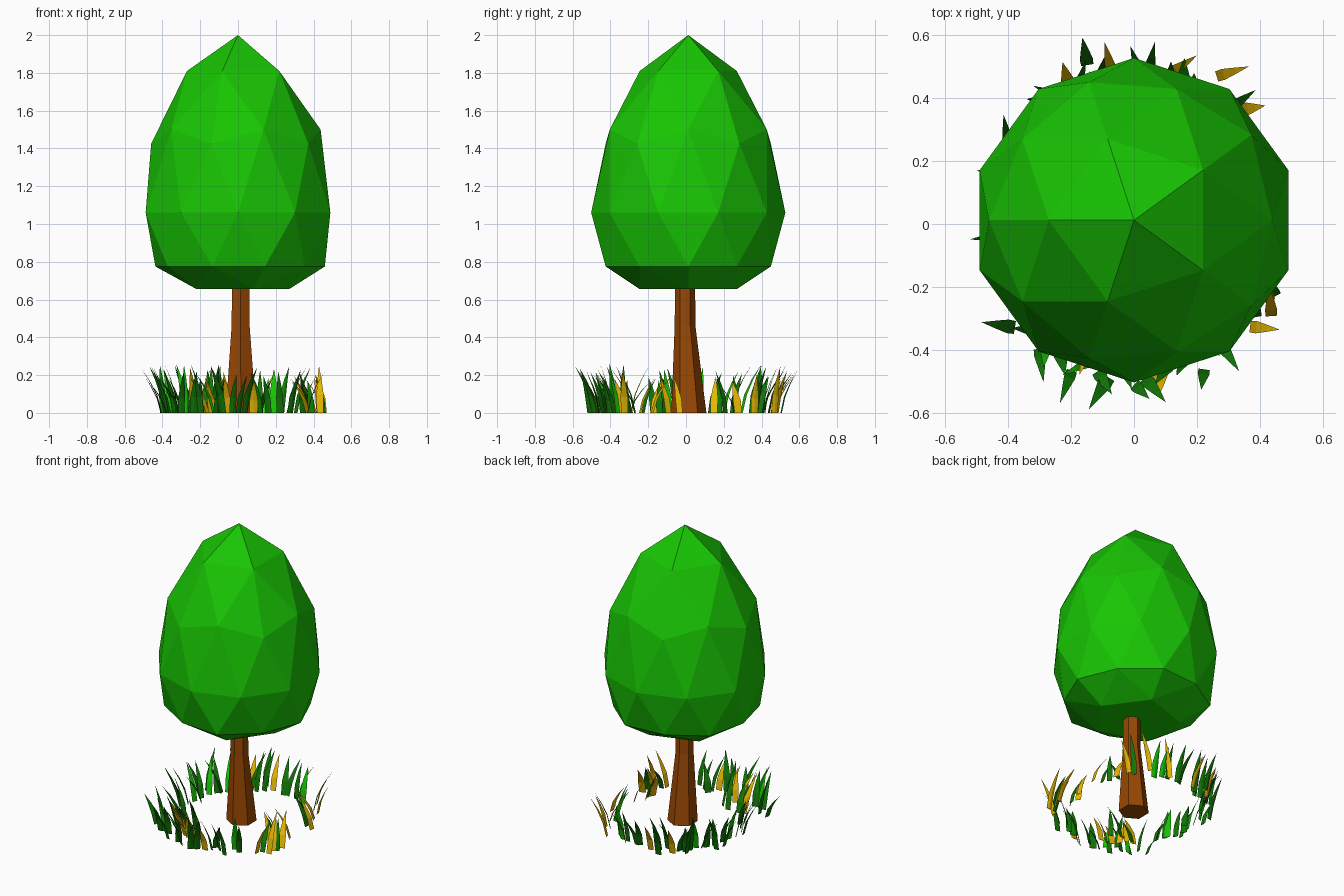
import bpy, bmesh, math, random
from mathutils import Vector

if "Cube" in bpy.data.objects:
    bpy.data.objects.remove(bpy.data.objects["Cube"])

random.seed(5)

def material(name, rgb):
    m = bpy.data.materials.new(name)
    m.diffuse_color = (*rgb, 1)
    m.use_nodes = True
    m.node_tree.nodes["Principled BSDF"].inputs["Base Color"].default_value = m.diffuse_color
    return m

LEAF = material("leaf green", (0.009, 0.56, 0.001))
DARK = material("dark grass green", (0.006, 0.18, 0.002))
BARK = material("bark brown", (0.32, 0.064, 0.001))
STRAW = material("straw gold", (0.80, 0.48, 0.001))

def finish(name, bm, mats):
    bmesh.ops.recalc_face_normals(bm, faces=bm.faces)
    me = bpy.data.meshes.new(name)
    bm.to_mesh(me)
    bm.free()
    for m in mats:
        me.materials.append(m)
    ob = bpy.data.objects.new(name, me)
    bpy.context.collection.objects.link(ob)

def loft(bm, rings, tip=None, mat=0):
    """Skin a list of point rings, closed by caps or a pointed tip."""
    vs = [[bm.verts.new(p) for p in r] for r in rings]
    n = len(vs[0])
    faces = [bm.faces.new(vs[0][::-1])]
    for a, b in zip(vs, vs[1:]):
        for i in range(n):
            j = (i + 1) % n
            faces.append(bm.faces.new((a[i], a[j], b[j], b[i])))
    if tip is None:
        faces.append(bm.faces.new(vs[-1]))
    else:
        t = bm.verts.new(tip)
        faces += [bm.faces.new((vs[-1][i], vs[-1][(i + 1) % n], t)) for i in range(n)]
    for f in faces:
        f.material_index = mat

# Canopy: egg-shaped icosphere with a flattened underside
LEVELS = [(-1.0, 0.655), (-0.85, 0.655), (-0.526, 0.775), (-0.447, 0.775), (0.0, 1.06),
          (0.447, 1.425), (0.526, 1.5), (0.85, 1.81), (1.0, 2.0)]
bm = bmesh.new()
bmesh.ops.create_icosphere(bm, subdivisions=2, radius=1)
for v in bm.verts:
    z = min(LEVELS, key=lambda l: abs(l[0] - v.co.z))[1]
    v.co = (-v.co.x * 0.514, -v.co.y * 0.514 + 0.012, z)
finish("canopy", bm, [LEAF])

# Trunk: six-sided, flared at the foot
bm = bmesh.new()
rings = []
for z, r, cx, cy in [(0, 0.093, 0.015, 0.015), (0.46, 0.055, 0.014, -0.005), (0.72, 0.053, 0.014, -0.005)]:
    rings.append([(cx + r * math.cos(math.radians(60 * i - 90)),
                   cy + r * math.sin(math.radians(60 * i - 90)), z) for i in range(6)])
loft(bm, rings)
finish("trunk", bm, [BARK])

# Grass: thin curved pointed blades scattered in a ring of loose clumps
def blade(bm, base, facing, width, height, lean, mat):
    side = Vector((-math.sin(facing), math.cos(facing), 0))
    out = Vector((math.cos(facing), math.sin(facing), 0))
    rings = []
    for t, w in [(0, 0.9), (0.38, 0.95), (0.7, 0.55)]:
        c = base + out * lean * t ** 1.6 + Vector((0, 0, height * t))
        h = width * w / 2
        rings.append([c - side * h, c + out * h * 0.2, c + side * h])
    loft(bm, rings, base + out * lean + Vector((0, 0, height)), mat)

# clump: centre angle, half spread, radius, green blades, gold blades
CLUMPS = [(245, 18, 0.35, 3, 6), (248, 28, 0.46, 13, 0), (185, 28, 0.37, 10, 0),
          (135, 24, 0.44, 11, 0), (112, 14, 0.50, 4, 2), (75, 16, 0.50, 5, 2),
          (35, 20, 0.46, 4, 3), (328, 14, 0.49, 2, 4), (345, 16, 0.38, 1, 3),
          (292, 18, 0.46, 6, 1)]
bm = bmesh.new()
for centre, spread, radius, green, gold in CLUMPS:
    count = green + gold
    for k in range(count):
        a = math.radians(centre + spread * (2 * (k + random.random()) / count - 1))
        r = radius + random.uniform(-0.05, 0.05)
        x = max(-0.41, min(0.45, 0.01 + r * math.cos(a)))
        base = Vector((x, r * math.sin(a), 0))
        # blades lean mostly outward, but inward on the +x side
        facing = a + random.uniform(-0.9, 0.9) + (math.pi if math.cos(a) > 0.75 else 0)
        is_gold = (k * gold) % count < gold
        mat = 2 if is_gold else (1 if random.random() < 0.75 else 0)
        blade(bm, base, facing, random.uniform(0.034, 0.048), random.uniform(0.17, 0.26),
              random.uniform(0.06, 0.12), mat)
finish("grass", bm, [LEAF, DARK, STRAW])
